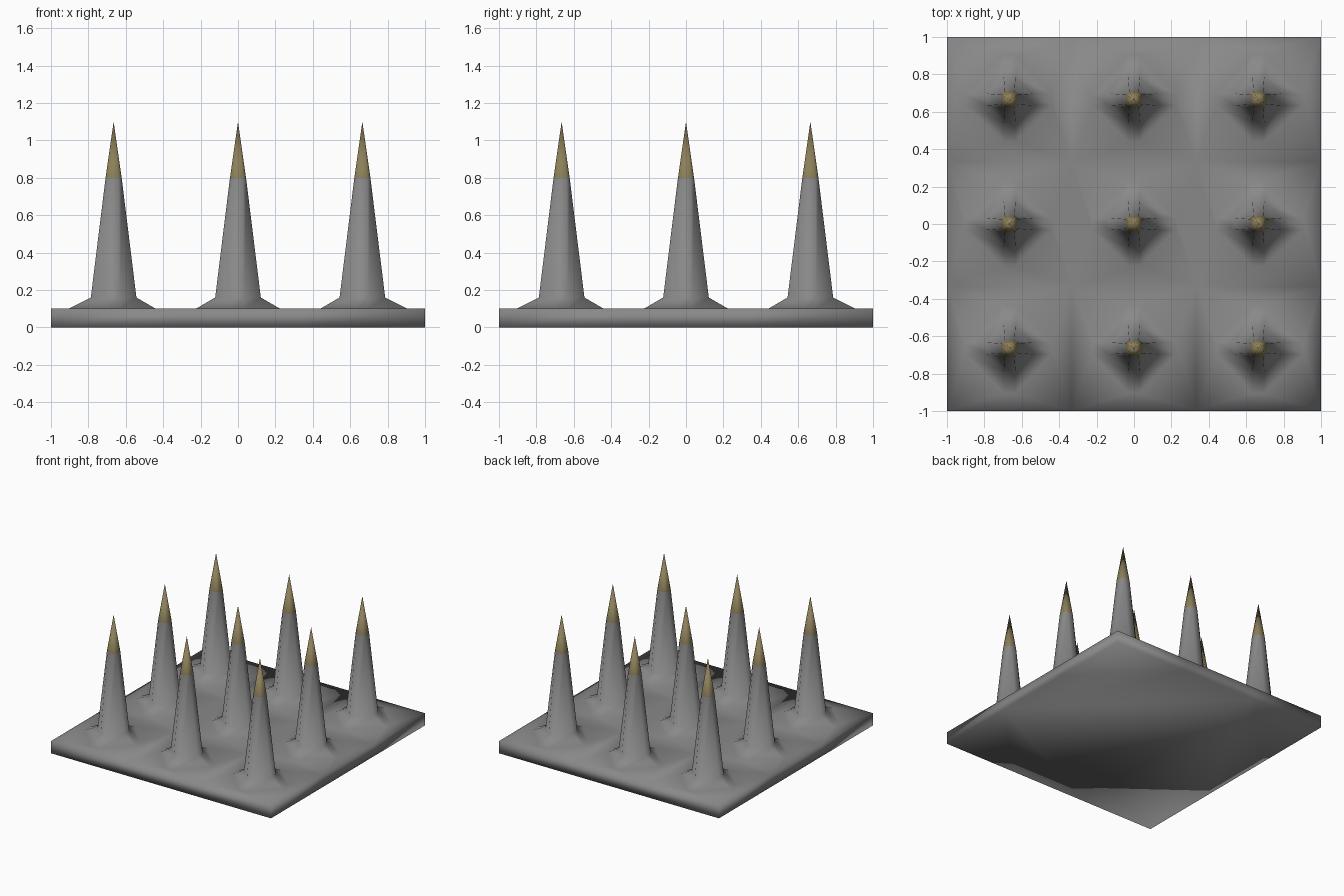
import bpy, bmesh

if "Cube" in bpy.data.objects:
    bpy.data.objects.remove(bpy.data.objects["Cube"])

def material(name, rgb):
    m = bpy.data.materials.new(name)
    m.diffuse_color = (*rgb, 1)
    m.use_nodes = True
    m.node_tree.nodes["Principled BSDF"].inputs["Base Color"].default_value = m.diffuse_color
    return m

steel = material("grey steel", (0.25, 0.25, 0.25))
rust = material("brown tip", (0.26, 0.21, 0.10))

bm = bmesh.new()
PLATE_TOP, TIP_START = 0.10, 0.80
LINES = (-1, -1/3, 1/3, 1)          # borders of the 3 x 3 plate cells
AXES = ((1, 0), (0, 1), (-1, 0), (0, -1))

def ring(cx, cy, r, w, z, lean=(0, 0)):
    """Diamond with narrow cut corners; lean lengthens the outward corners."""
    pts = []
    for dx, dy in AXES:
        reach = r + 0.015 * max(0, dx * lean[0] + dy * lean[1])
        for s in (-w, w):
            pts.append(bm.verts.new((cx + dx*reach - dy*s, cy + dy*reach + dx*s, z)))
    return pts

def spike_cell(i, j):
    cx, cy = (i - 1) * 0.665, (j - 1) * 0.665
    # corners in order: +x-y, +x+y, -x+y, -x-y
    corner = [bm.verts.new((LINES[i + a], LINES[j + b], PLATE_TOP))
              for a, b in ((1, 0), (1, 1), (0, 1), (0, 0))]
    rings = [ring(cx, cy, 0.225, 0.03, PLATE_TOP, (i - 1, j - 1)),
             ring(cx, cy, 0.122, 0.032, 0.16),
             ring(cx, cy, 0.043, 0.026, TIP_START)]
    # plate surface around the flared foot
    for k in range(4):
        a, b = corner[k], corner[(k + 1) % 4]
        p, q, n = rings[0][2*k], rings[0][2*k + 1], rings[0][(2*k + 2) % 8]
        bm.faces.new((a, b, q, p))
        bm.faces.new((b, n, q))
    # flared foot and shaft
    for lo, hi in zip(rings, rings[1:]):
        for k in range(8):
            n = (k + 1) % 8
            bm.faces.new((lo[k], lo[n], hi[n], hi[k]))
    # coloured tip
    apex = bm.verts.new((cx, cy, 1.10))
    for k in range(8):
        f = bm.faces.new((rings[2][k], rings[2][(k + 1) % 8], apex))
        f.material_index = 1

for i in range(3):
    for j in range(3):
        spike_cell(i, j)
bmesh.ops.remove_doubles(bm, verts=bm.verts, dist=0.0005)

# plate sides and underside
rim = [e for e in bm.edges if e.is_boundary]
new = bmesh.ops.extrude_edge_only(bm, edges=rim)["geom"]
for v in new:
    if isinstance(v, bmesh.types.BMVert):
        v.co.z = 0
bmesh.ops.contextual_create(bm, geom=[e for e in bm.edges if e.is_boundary])
bmesh.ops.recalc_face_normals(bm, faces=bm.faces)
for f in bm.faces:
    f.smooth = True
    if f.calc_center_median().z < TIP_START:
        f.material_index = 0

me = bpy.data.meshes.new("spiked_plate")
bm.to_mesh(me)
bm.free()
me.materials.append(steel)
me.materials.append(rust)
bpy.context.collection.objects.link(bpy.data.objects.new("spiked_plate", me))
